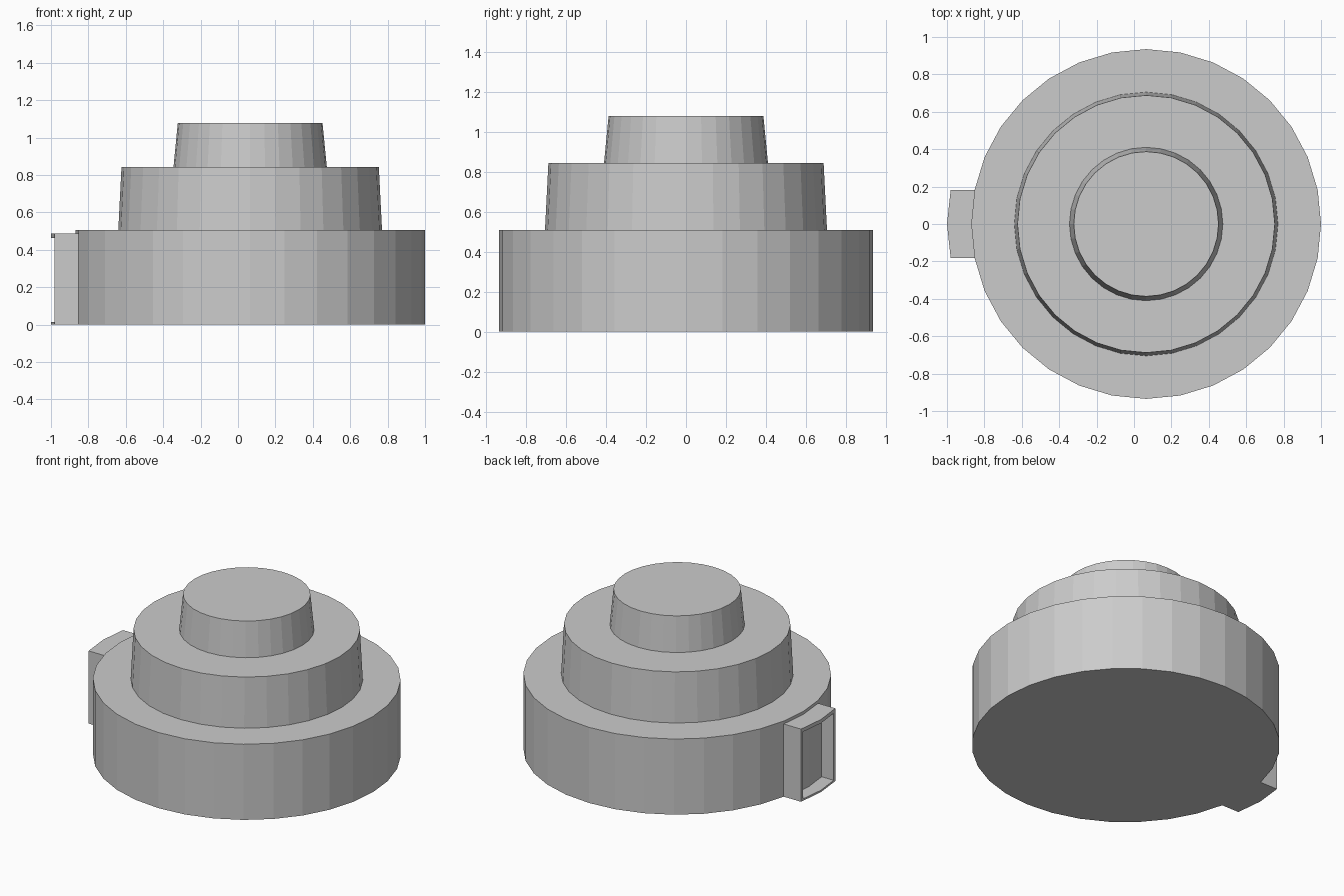
import bpy
import bmesh
from math import cos, sin, tau

if "Cube" in bpy.data.objects:
    bpy.data.objects.remove(bpy.data.objects["Cube"])

SIDES = 32
CENTRE_X = 0.065


def finish(name, bm):
    bmesh.ops.recalc_face_normals(bm, faces=bm.faces[:])
    mesh = bpy.data.meshes.new(name)
    bm.to_mesh(mesh)
    bm.free()
    obj = bpy.data.objects.new(name, mesh)
    bpy.context.collection.objects.link(obj)
    return obj


def bridge(bm, loops):
    """Join consecutive closed loops of points with quads."""
    rings = [[bm.verts.new(p) for p in loop] for loop in loops]
    for a, b in zip(rings, rings[1:]):
        n = len(a)
        for i in range(n):
            j = (i + 1) % n
            bm.faces.new((a[i], a[j], b[j], b[i]))
    return rings


# Stepped round body: drum, middle tier and top tier as one turned profile
def circle(r, z):
    return [(CENTRE_X + r * cos(tau * i / SIDES), r * sin(tau * i / SIDES), z)
            for i in range(SIDES)]


profile = [(0.935, 0), (0.935, 0.507), (0.705, 0.507), (0.688, 0.842),
           (0.41, 0.842), (0.387, 1.077)]
bm = bmesh.new()
rings = bridge(bm, [circle(r, z) for r, z in profile])
bm.faces.new(rings[0])
bm.faces.new(rings[-1])
finish("stepped_body", bm)


# Side socket: hollow block with a slightly bowed front and an open pocket
def bowed_loop(edge_x, mid_x, half_width, z0, z1):
    row = [(edge_x, -half_width), (mid_x, 0), (edge_x, half_width)]
    return [(x, y, z0) for x, y in row] + [(x, y, z1) for x, y in reversed(row)]


bm = bmesh.new()
rings = bridge(bm, [
    bowed_loop(-0.852, -0.87, 0.182, 0, 0.487),         # meets the drum
    bowed_loop(-0.98, -1.0, 0.182, 0, 0.487),           # outer rim
    bowed_loop(-0.982, -1.0, 0.162, 0.013, 0.462),      # inner rim
    bowed_loop(-0.892, -0.91, 0.162, 0.013, 0.462),     # pocket back
])
v = rings[-1]
bm.faces.new((v[0], v[1], v[4], v[5]))
bm.faces.new((v[1], v[2], v[3], v[4]))
finish("side_socket", bm)
